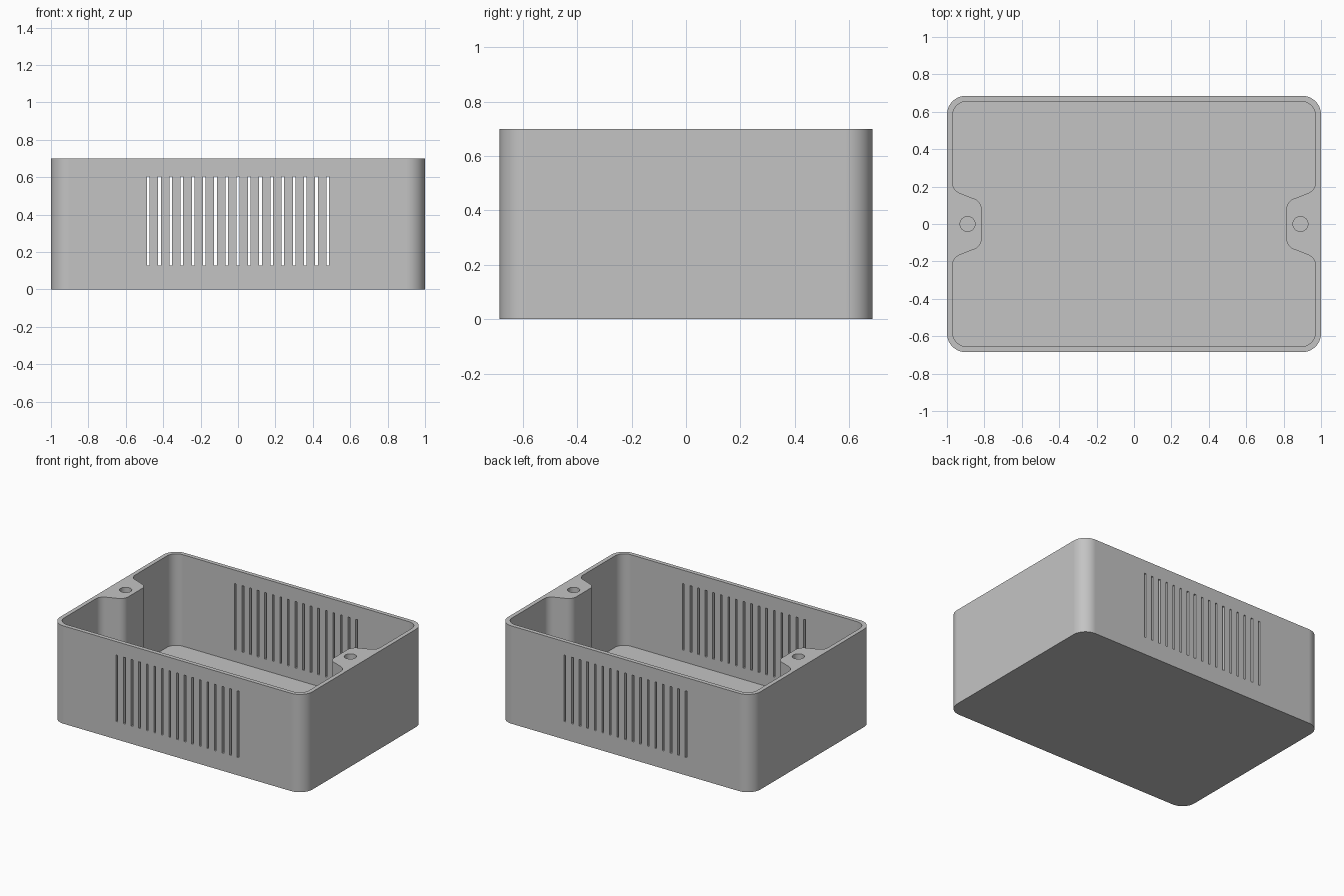
import bpy, bmesh, math
from mathutils import Vector, Matrix

WIDTH, DEPTH, HEIGHT = 2.0, 1.37, 0.70
WALL, FLOOR = 0.03, 0.045

cube = bpy.data.objects.get("Cube")
if cube:
    bpy.data.objects.remove(cube, do_unlink=True)

grey = bpy.data.materials.new("light_grey_plastic")
grey.use_nodes = True
colour = (0.55, 0.55, 0.55, 1)
grey.diffuse_color = colour
grey.node_tree.nodes["Principled BSDF"].inputs["Base Color"].default_value = colour


def fillet(corners, steps=12):
    """Round each (x, y, radius) corner of a closed outline."""
    outline = []
    for i, (x, y, radius) in enumerate(corners):
        p = Vector((x, y))
        a = (Vector(corners[i - 1][:2]) - p).normalized()
        b = (Vector(corners[(i + 1) % len(corners)][:2]) - p).normalized()
        half = a.angle(b) / 2
        centre = p + (a + b).normalized() * radius / math.sin(half)
        start = p + a * radius / math.tan(half) - centre
        end = p + b * radius / math.tan(half) - centre
        sweep = math.pi - 2 * half
        for k in range(steps + 1):
            t = k / steps
            arm = start * math.sin((1 - t) * sweep) + end * math.sin(t * sweep)
            outline.append(centre + arm / math.sin(sweep))
    return outline


def make_object(name, bm):
    bmesh.ops.recalc_face_normals(bm, faces=bm.faces)
    mesh = bpy.data.meshes.new(name)
    bm.to_mesh(mesh)
    bm.free()
    mesh.materials.append(grey)
    obj = bpy.data.objects.new(name, mesh)
    bpy.context.collection.objects.link(obj)
    return obj


def prism(name, outline, bottom, top):
    bm = bmesh.new()
    face = bm.faces.new([bm.verts.new((p.x, p.y, bottom)) for p in outline])
    rise = bmesh.ops.extrude_face_region(bm, geom=[face], use_keep_orig=True)
    verts = [g for g in rise["geom"] if isinstance(g, bmesh.types.BMVert)]
    bmesh.ops.translate(bm, verts=verts, vec=(0, 0, top - bottom))
    return make_object(name, bm)


# Outer body with rounded corners
hx, hy = WIDTH / 2, DEPTH / 2
box = prism("vented_box", fillet([(sx * hx, sy * hy, 0.1) for sx, sy in
            ((1, 1), (-1, 1), (-1, -1), (1, -1))]), 0, HEIGHT)

# Cavity, notched around the two screw bosses
ix, iy = hx - WALL, hy - WALL
quarter = [(0.815, 0.12, 0.06), (ix, 0.18, 0.06), (ix, iy, 0.075)]
right = quarter + [(-x, y, r) for x, y, r in reversed(quarter)]
cavity = prism("cavity_cutter", fillet(right + [(-x, -y, r) for x, y, r in right]),
               FLOOR, HEIGHT + 0.1)

# Vent slots through the front and back walls
bm = bmesh.new()
for i in range(-8, 9):
    bmesh.ops.create_cube(bm, size=1, matrix=Matrix.LocRotScale(
        (i * 0.06, 0, 0.366), None, (0.014, DEPTH + 0.2, 0.476)))
slots = make_object("slot_cutter", bm)

# Blind screw holes in the bosses
bm = bmesh.new()
for side in (-1, 1):
    bmesh.ops.create_cone(bm, cap_ends=True, segments=32, radius1=0.04, radius2=0.04,
                          depth=0.6, matrix=Matrix.Translation((side * 0.89, 0, HEIGHT)))
holes = make_object("screw_hole_cutter", bm)

# Cut everything, then bake the result
for cutter in (cavity, slots, holes):
    mod = box.modifiers.new(cutter.name, "BOOLEAN")
    mod.operation, mod.solver, mod.object = "DIFFERENCE", "EXACT", cutter
graph = bpy.context.evaluated_depsgraph_get()
baked = bpy.data.meshes.new_from_object(box.evaluated_get(graph))
box.modifiers.clear()
box.data = baked
for cutter in (cavity, slots, holes):
    bpy.data.objects.remove(cutter, do_unlink=True)

# Smooth corners, crisp rims
bpy.ops.object.select_all(action="DESELECT")
box.select_set(True)
bpy.context.view_layer.objects.active = box
bpy.ops.object.shade_smooth_by_angle(angle=math.radians(30))
box.modifiers.new("flat_walls", "WEIGHTED_NORMAL").keep_sharp = True
